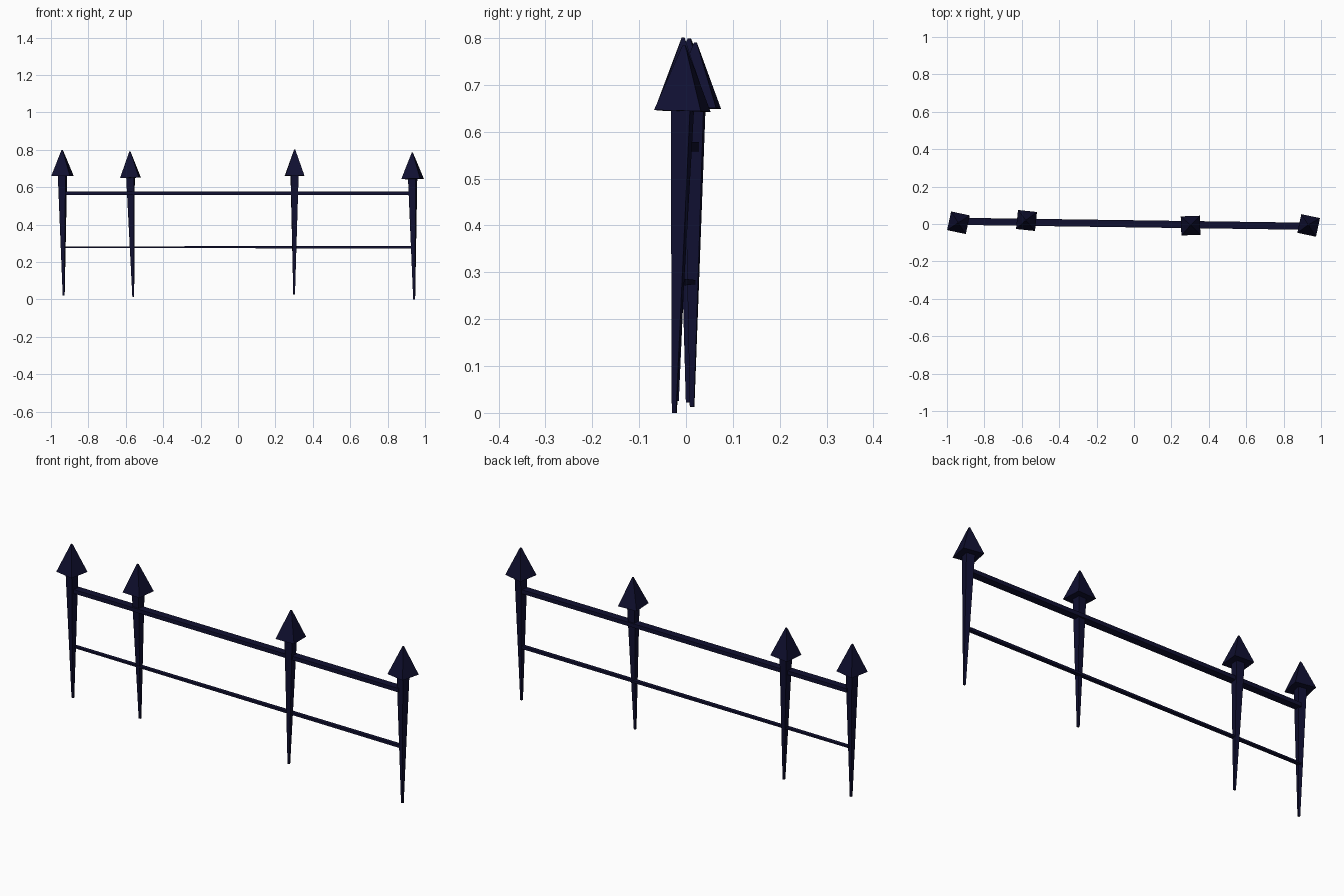
import bpy, bmesh, math
from mathutils import Vector, Matrix

if "Cube" in bpy.data.objects:
    bpy.data.objects.remove(bpy.data.objects["Cube"])

mat = bpy.data.materials.new("dark_iron")
mat.diffuse_color = (0.005, 0.005, 0.03, 1)
mat.use_nodes = True
mat.node_tree.nodes["Principled BSDF"].inputs["Base Color"].default_value = mat.diffuse_color


def square_loft(name, sections, matrix):
    """Capped square tube through (half_x, half_y, z) sections, low to high."""
    bm = bmesh.new()
    rings = [[bm.verts.new((sx * hx, sy * hy, z))
              for sx, sy in ((-1, -1), (1, -1), (1, 1), (-1, 1))]
             for hx, hy, z in sections]
    for a, b in zip(rings, rings[1:]):
        for i in range(4):
            j = (i + 1) % 4
            bm.faces.new((a[i], a[j], b[j], b[i]))
    bm.faces.new(rings[0][::-1])
    bm.faces.new(rings[-1])
    mesh = bpy.data.meshes.new(name)
    bm.to_mesh(mesh)
    bm.free()
    mesh.materials.append(mat)
    obj = bpy.data.objects.new(name, mesh)
    bpy.context.collection.objects.link(obj)
    obj.matrix_world = matrix
    return obj


def post(index, bottom, tip, yaw):
    bottom, tip = Vector(bottom), Vector(tip)
    axis = tip - bottom
    length = axis.length
    tilt = Vector((0, 0, 1)).rotation_difference(axis).to_matrix().to_4x4()
    m = Matrix.Translation(bottom) @ tilt @ Matrix.Rotation(math.radians(yaw), 4, 'Z')
    neck = length - 0.14
    square_loft(f"post_{index}", [(.0045, .0045, 0), (.021, .021, neck + .005)], m)
    square_loft(f"spike_{index}", [(.051, .051, neck), (.003, .003, length)], m)


def rail(name, start, end, size_start, size_end):
    # local z runs along the rail, local x is depth, local y is height
    start, end = Vector(start), Vector(end)
    d = end - start
    z = d.normalized()
    x = Vector((0, 0, 1)).cross(z).normalized()
    y = z.cross(x)
    m = Matrix.Translation(start) @ Matrix((x, y, z)).transposed().to_4x4()
    square_loft(name, [(*size_start, 0), (*size_end, d.length)], m)


# Leaning, tapered posts with pyramid spikes
post(1, (-.932, .005, .022), (-.940, .007, .799), -12)
post(2, (-.560, .013, .013), (-.578, .020, .790), -6)
post(3, (.300, -.020, .025), (.303, -.006, .801), 2)
post(4, (.942, -.025, 0), (.932, -.004, .784), -12)

# Horizontal rails
rail("upper_rail", (-.925, .014, .568), (.925, -.012, .568), (.019, .010), (.019, .010))
rail("lower_rail", (-.930, .016, .279), (.925, -.012, .279), (.010, .004), (.010, .007))
